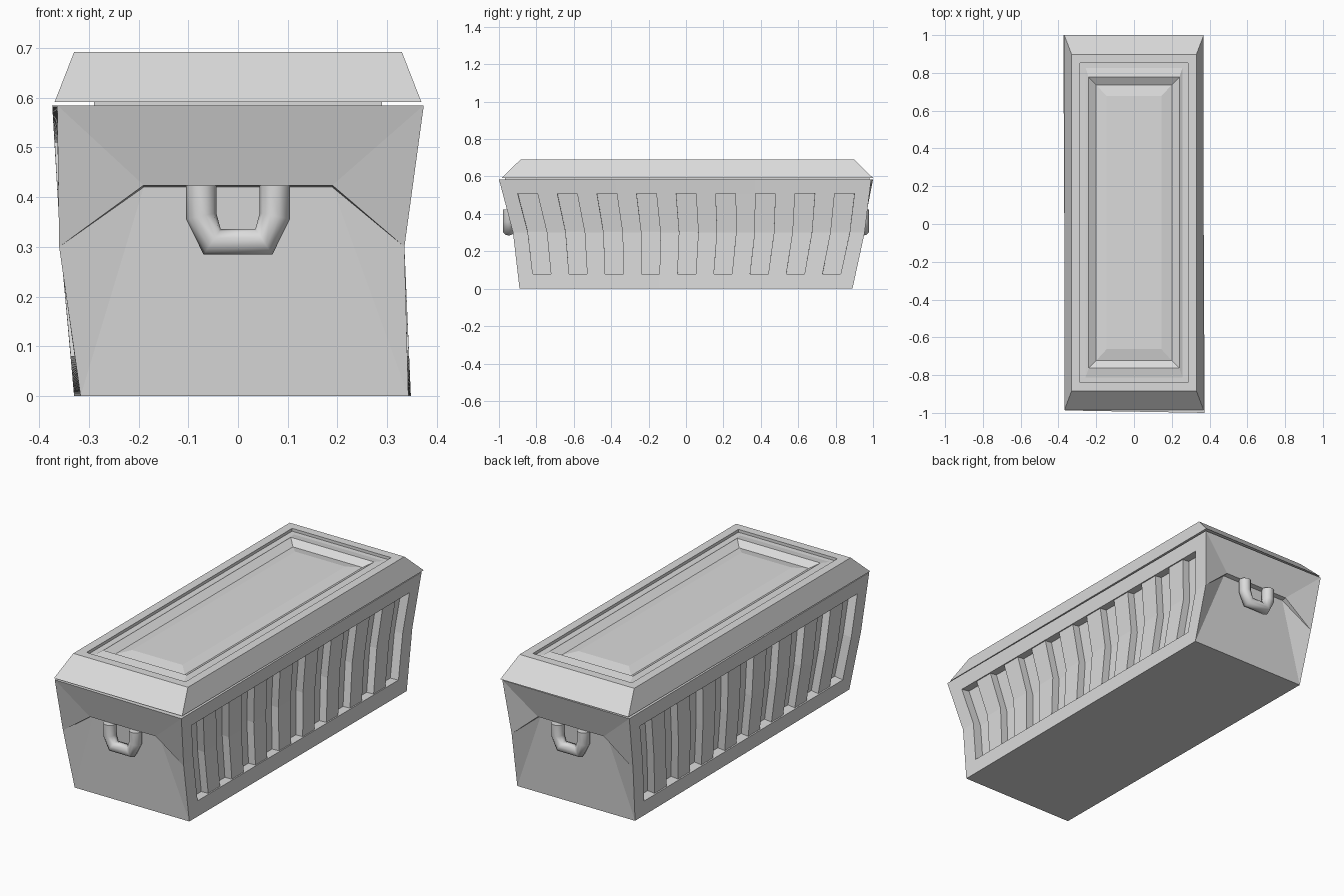
import bpy, bmesh
from mathutils import Vector

if "Cube" in bpy.data.objects:
    bpy.data.objects.remove(bpy.data.objects["Cube"], do_unlink=True)

# Single stone material
stone = bpy.data.materials.new("grey_stone")
stone.use_nodes = True
GREY = (0.71, 0.71, 0.71, 1)
stone.diffuse_color = GREY
stone.node_tree.nodes["Principled BSDF"].inputs["Base Color"].default_value = GREY


def finish(bm, name):
    mesh = bpy.data.meshes.new(name)
    bm.to_mesh(mesh)
    bm.free()
    mesh.materials.append(stone)
    obj = bpy.data.objects.new(name, mesh)
    bpy.context.collection.objects.link(obj)


def add_face(bm, points, outward):
    face = bm.faces.new([bm.verts.new(p) for p in points])
    face.normal_update()
    if face.normal.dot(Vector(outward)) < 0:
        face.normal_flip()


# Slightly uneven corner posts of the chest at floor, waist and rim
LEVELS = (0, 0.3, 0.585)
POSTS = {
    (1, -1): ((0.343, -0.89), (0.335, -0.925), (0.374, -1.0)),
    (-1, -1): ((-0.317, -0.89), (-0.36, -0.925), (-0.364, -0.987)),
    (1, 1): ((0.348, 0.89), (0.335, 0.955), (0.364, 0.99)),
    (-1, 1): ((-0.33, 0.89), (-0.357, 0.945), (-0.374, 1.0)),
}


def corner(sx, sy, z):
    i = 0 if z <= LEVELS[1] else 1
    t = (z - LEVELS[i]) / (LEVELS[i + 1] - LEVELS[i])
    post = POSTS[sx, sy]
    return Vector((*post[i], z)).lerp(Vector((*post[i + 1], z)), t)


# Ribbed long sides
ROWS = (0, 0.08, 0.3, 0.51, 0.585)
CELLS = 17
MARGIN = 0.08


def build_side(sx, name):
    bm = bmesh.new()
    grid = []
    for z in ROWS:
        front, back = corner(sx, -1, z), corner(sx, 1, z)
        edge = MARGIN / (back.y - front.y)
        steps = [0] + [edge + (1 - 2 * edge) * i / CELLS for i in range(CELLS + 1)] + [1]
        grid.append([bm.verts.new(front.lerp(back, t)) for t in steps])
    panel, grooves = [], []
    for r in range(len(ROWS) - 1):
        for c in range(CELLS + 2):
            quad = [grid[r][c], grid[r][c + 1], grid[r + 1][c + 1], grid[r + 1][c]]
            face = bm.faces.new(quad if sx > 0 else quad[::-1])
            if r in (1, 2) and 1 <= c <= CELLS:
                panel.append(face)
                if c % 2:
                    grooves.append(face)
    # Sink the panel slightly, then the grooves between the ribs
    for faces, depth in ((panel, -0.007), (grooves, -0.04)):
        bm.normal_update()
        bmesh.ops.inset_region(bm, faces=faces, thickness=0, depth=depth, use_even_offset=True)
    finish(bm, name)


build_side(1, "left_ribbed_side")
build_side(-1, "right_ribbed_side")


# Faceted ends with a small overhanging lip
def build_end(sy, name):
    bm = bmesh.new()
    out = (0, sy, 0)
    lip = {s: Vector((s * 0.19, sy * 0.947, 0.424)) for s in (1, -1)}
    under = {s: Vector((s * 0.19, sy * 0.922, 0.42)) for s in (1, -1)}
    top, mid, low = ({s: corner(s, sy, z) for s in (1, -1)} for z in reversed(LEVELS))
    add_face(bm, (top[-1], top[1], lip[1], lip[-1]), out)
    add_face(bm, (lip[-1], lip[1], under[1], under[-1]), (0, 0, -1))
    add_face(bm, (under[-1], under[1], low[1], low[-1]), out)
    for s in (1, -1):
        add_face(bm, (top[s], lip[s], mid[s]), out)
        add_face(bm, (lip[s], under[s], mid[s]), (0, 0, -1))
        add_face(bm, (under[s], mid[s], low[s]), out)
    finish(bm, name)


# Hanging loop handle on each end
def build_handle(sy, name):
    curve = bpy.data.curves.new(name, "CURVE")
    curve.dimensions = "3D"
    curve.bevel_depth = 0.031
    curve.bevel_resolution = 3
    curve.use_fill_caps = True
    half = [(0.074, 0.424), (0.074, 0.362), (0.052, 0.31)]
    path = [(-x, z) for x, z in half] + [(x, z) for x, z in reversed(half)]
    spline = curve.splines.new("POLY")
    spline.points.add(len(path) - 1)
    for point, (x, z) in zip(spline.points, path):
        point.co = (x, sy * 0.948, z, 1)
    spline.use_smooth = True
    curve.materials.append(stone)
    bpy.context.collection.objects.link(bpy.data.objects.new(name, curve))


for sy, place in ((-1, "front"), (1, "back")):
    build_end(sy, place + "_end")
    build_handle(sy, place + "_handle")

# Floor and rim of the chest
bm = bmesh.new()
for z, up in ((0, -1), (0.585, 1)):
    add_face(bm, [corner(sx, sy, z) for sx, sy in ((-1, -1), (1, -1), (1, 1), (-1, 1))], (0, 0, up))
finish(bm, "floor_and_rim")

# Lid: nested rectangles from the collar over the bevel, ledge and moulding to the panel
RINGS = [
    (0.29, 0.975, 0.58), (0.29, 0.975, 0.592), (0.369, 0.993, 0.592),
    (0.33, 0.89, 0.692), (0.285, 0.845, 0.692), (0.285, 0.845, 0.677),
    (0.257, 0.82, 0.677), (0.24, 0.77, 0.686), (0.2, 0.73, 0.662),
    (0.145, 0.67, 0.675),
]
bm = bmesh.new()
loops = []
for x, y, z in RINGS:
    loops.append([bm.verts.new((sx * x, sy * y + 0.007, z))
                  for sx, sy in ((-1, -1), (1, -1), (1, 1), (-1, 1))])
for a, b in zip(loops, loops[1:]):
    for i in range(4):
        j = (i + 1) % 4
        bm.faces.new((a[i], a[j], b[j], b[i]))
bm.faces.new(loops[0][::-1])
bm.faces.new(loops[-1])
bmesh.ops.recalc_face_normals(bm, faces=bm.faces[:])
finish(bm, "lid")
